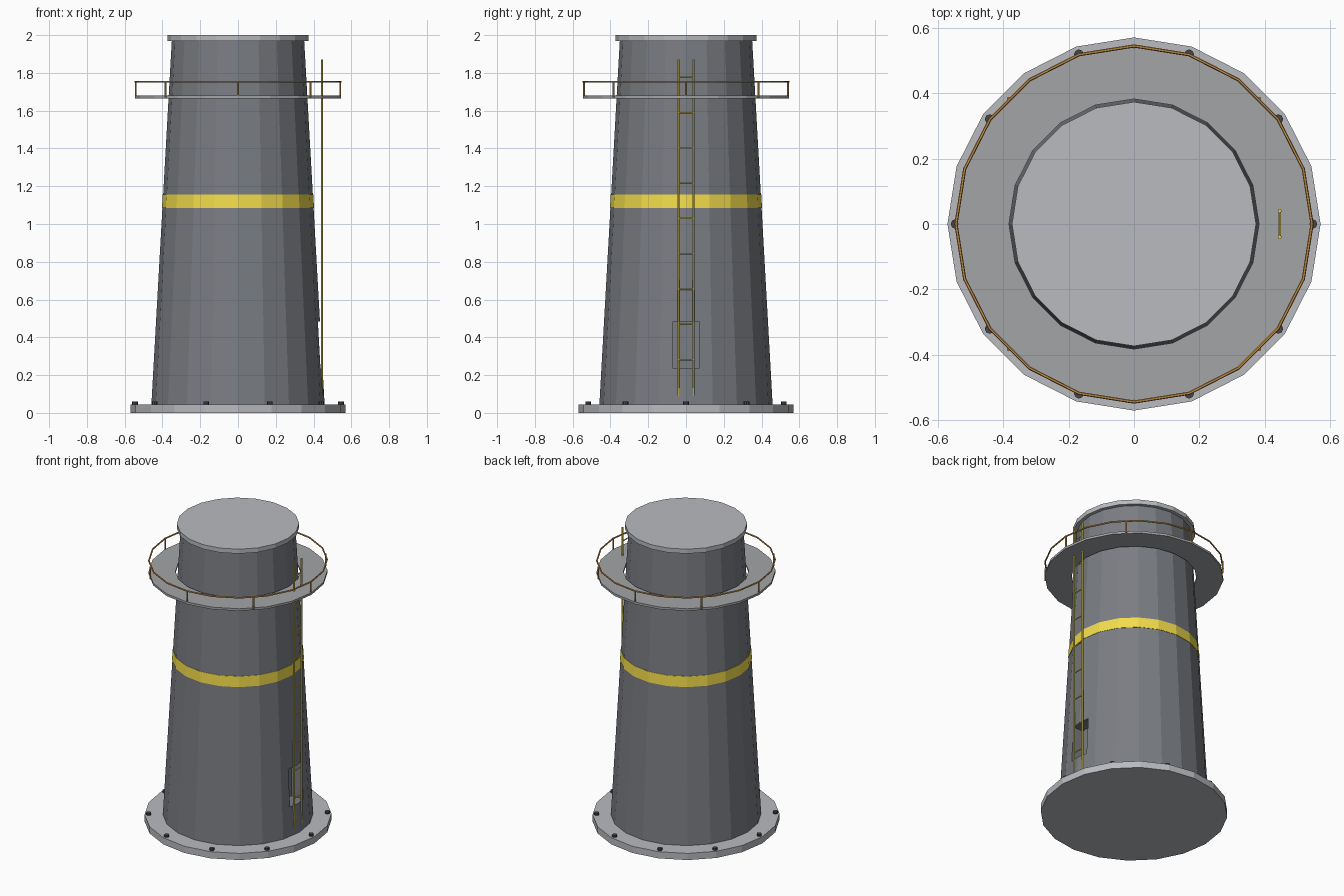
import bpy, math

if "Cube" in bpy.data.objects:
    bpy.data.objects.remove(bpy.data.objects["Cube"])

SIDES = 20


def material(name, rgb):
    m = bpy.data.materials.new(name)
    m.diffuse_color = (*rgb, 1)
    m.use_nodes = True
    m.node_tree.nodes["Principled BSDF"].inputs["Base Color"].default_value = m.diffuse_color
    return m


YELLOW = material("yellow", (0.90, 0.72, 0.07))
LADDER = material("ladder_yellow", (0.80, 0.66, 0.10))
BROWN = material("brown", (0.62, 0.31, 0.07))
DARK = material("dark_metal", (0.06, 0.06, 0.07))
BODY = material("body_grey", (0.195, 0.205, 0.225))
LIGHT = material("light_grey", (0.48, 0.495, 0.525))
DECK = material("deck_grey", (0.37, 0.375, 0.39))


def finish(name, mat=None):
    ob = bpy.context.object
    ob.name = name
    if mat:
        ob.data.materials.append(mat)
    return ob


def frustum(name, r1, r2, z1, z2, xy=(0, 0), sides=SIDES, mat=None):
    bpy.ops.mesh.primitive_cone_add(vertices=sides, radius1=r1, radius2=r2, depth=z2 - z1,
                                    location=(*xy, (z1 + z2) / 2))
    return finish(name, mat)


def ring(name, r_in, r_bottom, r_top, z1, z2, mat=None):
    """Flat-faced ring with a four-sided cross-section."""
    section = [(r_in, z1), (r_bottom, z1), (r_top, z2), (r_in, z2)]
    verts, faces = [], []
    for i in range(SIDES):
        a = 2 * math.pi * i / SIDES
        verts += [(r * math.cos(a), r * math.sin(a), z) for r, z in section]
        j = (i + 1) % SIDES
        for k in range(4):
            n = (k + 1) % 4
            faces.append((4 * i + n, 4 * j + n, 4 * j + k, 4 * i + k)[::-1])
    me = bpy.data.meshes.new(name)
    me.from_pydata(verts, [], faces)
    ob = bpy.data.objects.new(name, me)
    bpy.context.collection.objects.link(ob)
    if mat:
        me.materials.append(mat)
    return ob


# Base flange with its ring of bolts
frustum("base_flange", 0.57, 0.57, 0, 0.045, mat=LIGHT)
for i in range(10):
    a = 2 * math.pi * i / 10
    frustum(f"bolt_{i}", 0.015, 0.015, 0.03, 0.06,
            (0.545 * math.cos(a), 0.545 * math.sin(a)), 8, DARK)

# Tapered tower body with a doorway recess cut into the right side
body = frustum("tower_body", 0.461, 0.35, 0.002, 1.98, mat=BODY)
bpy.ops.mesh.primitive_cube_add(size=1, location=(0.45, 0, 0.36))
cutter = finish("doorway_cutter", BODY)
cutter.scale = (0.2, 0.14, 0.25)
cutter.hide_render = True
cut = body.modifiers.new("doorway", 'BOOLEAN')
cut.operation = 'DIFFERENCE'
cut.object = cutter
bpy.context.view_layer.objects.active = body
bpy.ops.object.modifier_apply(modifier=cut.name)
bpy.data.objects.remove(cutter)

# Painted band and top cap
ring("yellow_band", 0.385, 0.4025, 0.3985, 1.085, 1.155, YELLOW)
frustum("top_cap", 0.373, 0.373, 1.97, 2.0, mat=LIGHT)

# Walkway and handrail
ring("walkway", 0.382, 0.546, 0.546, 1.665, 1.68, DECK)
bpy.ops.mesh.primitive_torus_add(major_segments=SIDES, minor_segments=6, major_radius=0.544,
                                 minor_radius=0.005, location=(0, 0, 1.753))
finish("handrail", BROWN)
for i in range(8):
    a = math.pi * i / 4
    r = 0.541 if i % 2 == 0 else 0.543
    frustum(f"rail_post_{i}", 0.005, 0.005, 1.67, 1.753,
            (r * math.cos(a), r * math.sin(a)), 6, BROWN)

# Ladder on the right side
for side in (-1, 1):
    frustum(f"ladder_rail_{side}", 0.006, 0.006, 0.09, 1.87, (0.445, 0.04 * side), 6, LADDER)
for i in range(9):
    bpy.ops.mesh.primitive_cylinder_add(vertices=6, radius=0.004, depth=0.08,
                                        location=(0.445, 0, 0.282 + 0.1868 * i),
                                        rotation=(math.pi / 2, 0, 0))
    finish(f"ladder_rung_{i}", LADDER)
